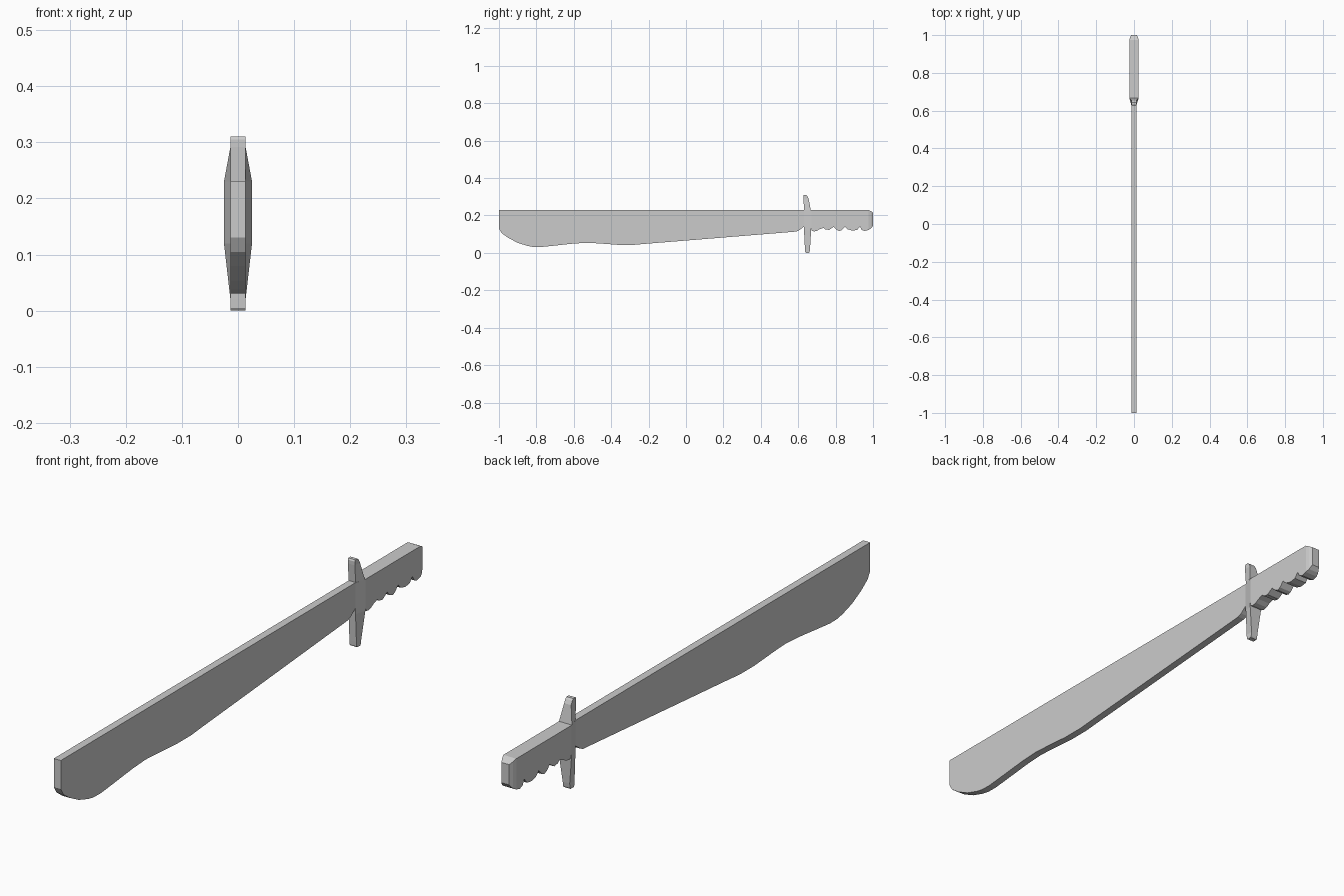
import bpy

if "Cube" in bpy.data.objects:
    bpy.data.objects.remove(bpy.data.objects["Cube"])

THIN, THICK = 0.0135, 0.025


def loft(name, rings, cap_start=True, cap_end=True):
    """Join four-cornered rings into a flat-sided solid."""
    verts = [v for ring in rings for v in ring]
    faces = []
    for i in range(len(rings) - 1):
        for k in range(4):
            a, b = i * 4 + k, i * 4 + (k + 1) % 4
            faces.append((a, b, b + 4, a + 4))
    if cap_start:
        faces.append((3, 2, 1, 0))
    if cap_end:
        n = len(verts)
        faces.append((n - 4, n - 3, n - 2, n - 1))
    mesh = bpy.data.meshes.new(name)
    mesh.from_pydata(verts, [], faces)
    obj = bpy.data.objects.new(name, mesh)
    bpy.context.collection.objects.link(obj)
    # consistent outward normals
    bpy.context.view_layer.objects.active = obj
    obj.select_set(True)
    bpy.ops.object.mode_set(mode='EDIT')
    bpy.ops.mesh.select_all(action='SELECT')
    bpy.ops.mesh.normals_make_consistent(inside=False)
    bpy.ops.object.mode_set(mode='OBJECT')
    obj.select_set(False)
    return obj


def column(y, bottom, half=THIN, top=0.23):
    return [(-half, y, bottom), (half, y, bottom), (half, y, top), (-half, y, top)]


def row(z, y0, y1, rear):
    return [(-THIN, y0, z), (THIN, y0, z), (rear, y1, z), (-rear, y1, z)]


# Blade: straight spine, curved lower edge
edge = [(-1, 0.13), (-0.985, 0.105), (-0.95, 0.08), (-0.9, 0.054), (-0.85, 0.038),
        (-0.82, 0.032), (-0.78, 0.031), (-0.73, 0.036), (-0.6, 0.05), (-0.53, 0.054),
        (-0.47, 0.051), (-0.36, 0.043), (-0.28, 0.043), (-0.2, 0.05), (0, 0.066),
        (0.59, 0.114), (0.605, 0.121), (0.63, 0.14)]
loft("blade", [column(y, z) for y, z in edge], cap_end=False)

# Handle: widens through the guard, then finger grooves below
grip = [(0.67, 0.13), (0.673, 0.118), (0.685, 0.115), (0.7, 0.118), (0.715, 0.127),
        (0.735, 0.134), (0.745, 0.126), (0.765, 0.123), (0.79, 0.139), (0.805, 0.123),
        (0.82, 0.117), (0.833, 0.122), (0.85, 0.141), (0.865, 0.126), (0.89, 0.119),
        (0.915, 0.123), (0.93, 0.141), (0.94, 0.123), (0.955, 0.117), (0.975, 0.122)]
rings = [column(0.63, 0.14)] + [column(y, z, THICK) for y, z in grip]
rings += [column(0.988, 0.13, 0.021, 0.223), column(1, 0.145, 0.015, 0.216)]
loft("handle", rings, cap_start=False)

# Guard: tapering prongs above and below
loft("guard_upper", [row(0.23, 0.632, 0.667, THICK), row(0.292, 0.627, 0.655, THIN),
                     row(0.305, 0.627, 0.648, THIN), row(0.31, 0.63, 0.642, THIN)],
     cap_start=False)
loft("guard_lower", [row(0.14, 0.63, 0.669, THICK), row(0.12, 0.631, 0.669, THICK),
                     row(0.02, 0.636, 0.663, THIN), row(0.005, 0.637, 0.661, THIN),
                     row(0, 0.641, 0.658, THIN)],
     cap_start=False)
